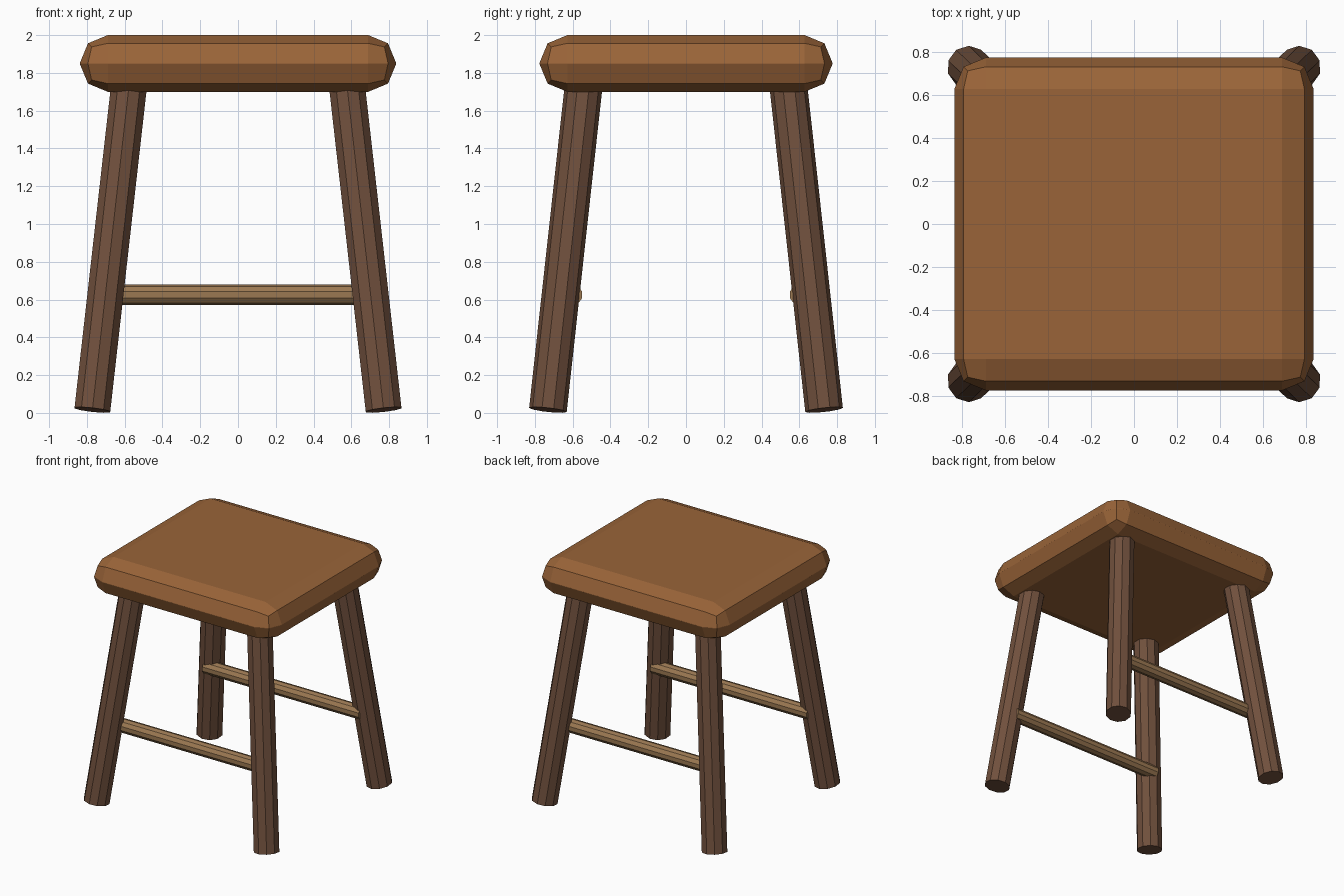
import bpy
import bmesh
from math import pi, cos, sin
from mathutils import Vector, Matrix

if "Cube" in bpy.data.objects:
    bpy.data.objects.remove(bpy.data.objects["Cube"])


def material(name, rgb):
    m = bpy.data.materials.new(name)
    m.diffuse_color = (*rgb, 1)
    m.use_nodes = True
    m.node_tree.nodes["Principled BSDF"].inputs["Base Color"].default_value = m.diffuse_color
    return m


SEAT = material("warm brown wood", (0.32, 0.127, 0.040))
LEG = material("dark brown wood", (0.162, 0.080, 0.046))
RAIL = material("light tan wood", (0.33, 0.19, 0.085))


def add_object(name, bm, mat):
    bmesh.ops.recalc_face_normals(bm, faces=bm.faces)
    mesh = bpy.data.meshes.new(name)
    bm.to_mesh(mesh)
    bm.free()
    mesh.materials.append(mat)
    ob = bpy.data.objects.new(name, mesh)
    bpy.context.collection.objects.link(ob)
    return ob


def rod(name, a, b, radius, side, mat, sides=10):
    """Ten-sided rod from a to b with its first edge pointing along 'side'."""
    a, b = Vector(a), Vector(b)
    axis = (b - a).normalized()
    u = (side - axis * side.dot(axis)).normalized()
    v = axis.cross(u)
    bm = bmesh.new()
    rings = []
    for end in (a, b):
        rings.append([bm.verts.new(end + radius * (u * cos(2 * pi * i / sides) + v * sin(2 * pi * i / sides)))
                      for i in range(sides)])
    for i in range(sides):
        j = (i + 1) % sides
        bm.faces.new((rings[0][i], rings[0][j], rings[1][j], rings[1][i]))
    bm.faces.new(rings[0])
    bm.faces.new(rings[1])
    return add_object(name, bm, mat)


# Seat: slab with fully rounded, two-step edges
bm = bmesh.new()
bmesh.ops.create_cube(bm, size=1, matrix=Matrix.Translation((0, 0, 1.85)) @ Matrix.Diagonal((1.675, 1.552, 0.30, 1)))
seat = add_object("seat", bm, SEAT)
bevel = seat.modifiers.new("rounded edges", 'BEVEL')
bevel.width = 0.148
bevel.segments = 2
bevel.limit_method = 'NONE'

# Splayed legs
for ny, sy in (("front", -1), ("back", 1)):
    for nx, sx in (("left", -1), ("right", 1)):
        rod(f"{ny}_{nx}_leg", (sx * 0.771, sy * 0.731, 0.016), (sx * 0.576, sy * 0.541, 1.74),
            0.1, Vector((0, 1, 0)), LEG)
    # Stretcher between the two legs on this side
    rod(f"{ny}_stretcher", (-0.71, sy * 0.602, 0.625), (0.71, sy * 0.602, 0.625),
        0.055, Vector((0, 0, 1)), RAIL)
